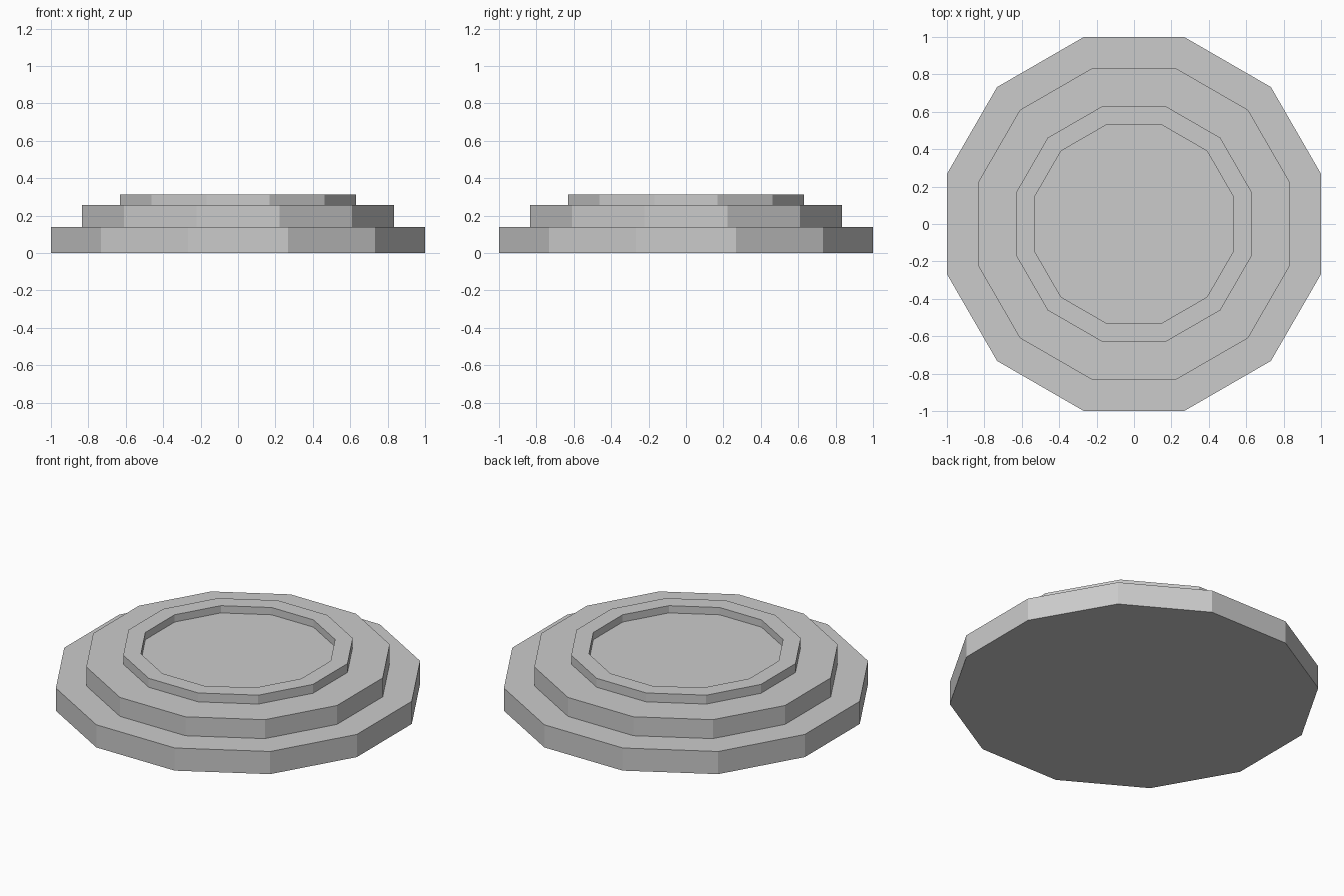
import bpy, bmesh, math

if "Cube" in bpy.data.objects:
    bpy.data.objects.remove(bpy.data.objects["Cube"])

SIDES = 12

# Stepped profile: (distance from centre to flat side, height)
PROFILE = [
    (1.00, 0.0), (1.00, 0.14),      # bottom tier
    (0.833, 0.14), (0.833, 0.257),  # middle tier
    (0.63, 0.257), (0.63, 0.312),   # raised rim
    (0.533, 0.312), (0.533, 0.267), # shallow recess
]


def ring(bm, apothem, z):
    """Twelve-sided ring with flats facing the axes."""
    r = apothem / math.cos(math.pi / SIDES)
    return [bm.verts.new((r * math.cos((i + 0.5) * math.tau / SIDES),
                          r * math.sin((i + 0.5) * math.tau / SIDES), z))
            for i in range(SIDES)]


bm = bmesh.new()
rings = [ring(bm, a, z) for a, z in PROFILE]

# Walls and treads between consecutive rings
for low, high in zip(rings, rings[1:]):
    for i in range(SIDES):
        j = (i + 1) % SIDES
        bm.faces.new((low[i], low[j], high[j], high[i]))

# Underside and recess floor
bm.faces.new(rings[0][::-1])
bm.faces.new(rings[-1])
bmesh.ops.recalc_face_normals(bm, faces=bm.faces)

mesh = bpy.data.meshes.new("stepped_base")
bm.to_mesh(mesh)
bm.free()
bpy.context.collection.objects.link(bpy.data.objects.new("stepped_base", mesh))
